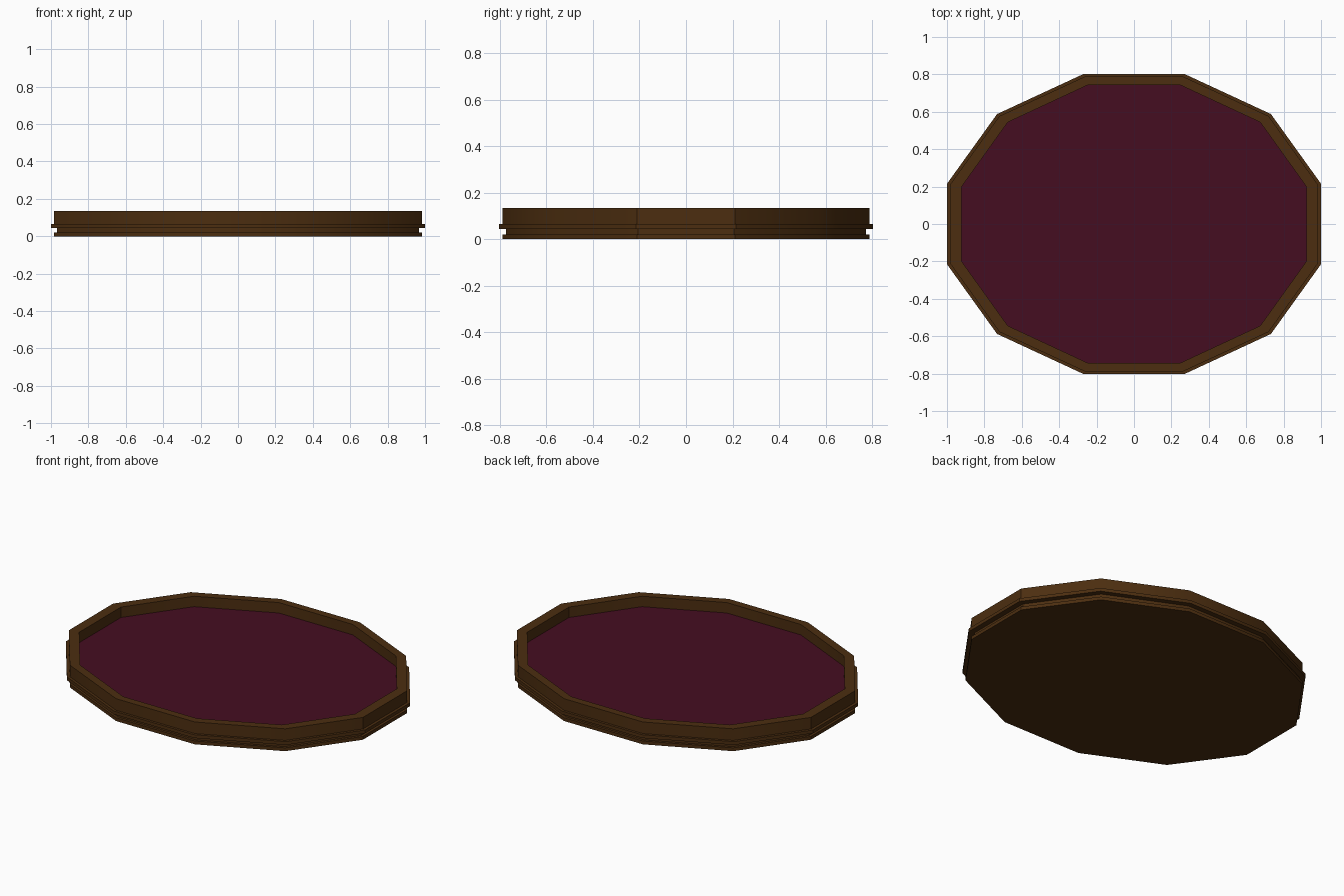
import bpy, bmesh, math

if "Cube" in bpy.data.objects:
    bpy.data.objects.remove(bpy.data.objects["Cube"], do_unlink=True)

SIDES = 12


def make_material(name, rgb):
    mat = bpy.data.materials.new(name)
    mat.use_nodes = True
    mat.diffuse_color = (*rgb, 1)
    mat.node_tree.nodes["Principled BSDF"].inputs["Base Color"].default_value = (*rgb, 1)
    return mat


wood = make_material("dark_wood", (0.072, 0.027, 0.005))
felt = make_material("burgundy_felt", (0.06, 0.004, 0.015))


def ring(bm, half_x, half_y, z):
    """Oval twelve-sided ring with a flat side at each end."""
    verts = []
    for i in range(SIDES):
        a = math.tau * (i + 0.5) / SIDES
        k = 1 / math.cos(math.pi / SIDES)
        verts.append(bm.verts.new((half_x * k * math.cos(a), half_y * k * math.sin(a), z)))
    return verts


def finish(bm, name, mat):
    mesh = bpy.data.meshes.new(name)
    bm.to_mesh(mesh)
    bm.free()
    mesh.materials.append(mat)
    obj = bpy.data.objects.new(name, mesh)
    bpy.context.collection.objects.link(obj)
    bpy.ops.object.select_all(action="DESELECT")
    obj.select_set(True)
    bpy.context.view_layer.objects.active = obj
    bpy.ops.object.shade_smooth_by_angle(angle=math.radians(30))


# Tray body: base foot, groove, projecting lip, wall, rim and inner wall
FLOOR = 0.072
profile = [
    (0.983, 0.788, 0), (0.983, 0.788, 0.02),
    (0.967, 0.773, 0.02), (0.967, 0.773, 0.045),
    (1.0, 0.803, 0.045), (1.0, 0.803, 0.065),
    (0.983, 0.788, 0.065), (0.983, 0.788, 0.135),
    (0.922, 0.743, 0.135), (0.922, 0.743, FLOOR - 0.005),
]
bm = bmesh.new()
rings = [ring(bm, *p) for p in profile]
for low, high in zip(rings, rings[1:]):
    for i in range(SIDES):
        j = (i + 1) % SIDES
        bm.faces.new((low[i], low[j], high[j], high[i]))
bm.faces.new(rings[0][::-1])
bm.faces.new(rings[-1])
finish(bm, "tray_body", wood)

# Felt lining on the tray floor
bm = bmesh.new()
bm.faces.new(ring(bm, 0.922, 0.743, FLOOR))
finish(bm, "floor_lining", felt)
